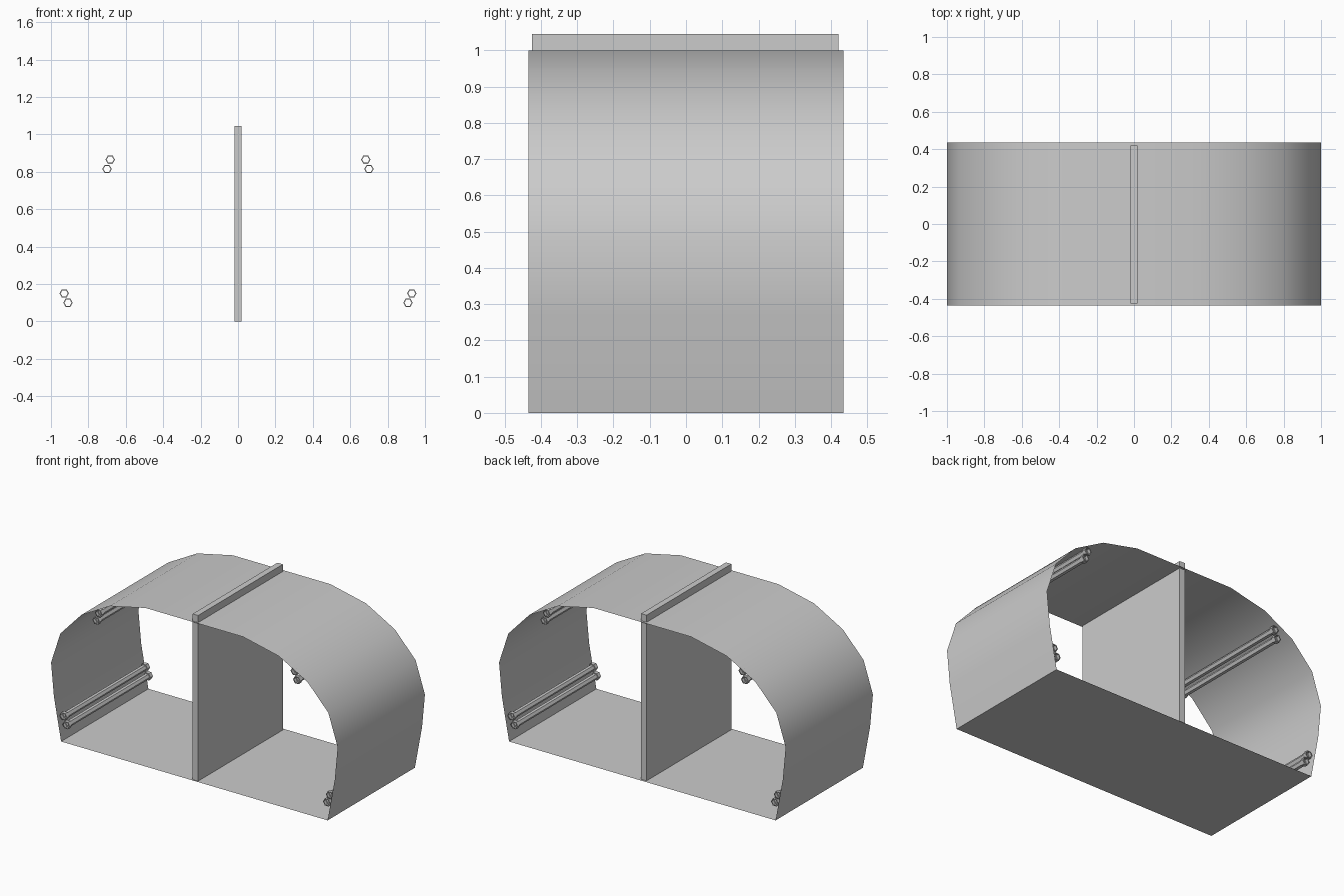
import bpy
import bmesh
from math import cos, sin, pi, radians

if "Cube" in bpy.data.objects:
    bpy.data.objects.remove(bpy.data.objects["Cube"])

HALF = 0.435


def make(name, verts, faces, smooth=None):
    mesh = bpy.data.meshes.new(name)
    mesh.from_pydata(verts, [], faces)
    bm = bmesh.new()
    bm.from_mesh(mesh)
    bmesh.ops.recalc_face_normals(bm, faces=bm.faces)
    bm.to_mesh(mesh)
    bm.free()
    ob = bpy.data.objects.new(name, mesh)
    bpy.context.collection.objects.link(ob)
    if smooth:
        bpy.ops.object.select_all(action='DESELECT')
        ob.select_set(True)
        bpy.context.view_layer.objects.active = ob
        bpy.ops.object.shade_smooth_by_angle(angle=radians(smooth))
    return ob


def hex_sleeve(name, x, z, stations):
    """Open hexagonal tube skinned through (y, radius) stations."""
    verts = [(x + r * cos(i * pi / 3), y, z + r * sin(i * pi / 3))
             for y, r in stations for i in range(6)]
    faces = [(s * 6 + i, s * 6 + (i + 1) % 6, s * 6 + 6 + (i + 1) % 6, s * 6 + 6 + i)
             for s in range(len(stations) - 1) for i in range(6)]
    return make(name, verts, faces)


# Arched shell: thin sheet swept from front to back
right = [(0.93, 0), (0.98, 0.27), (1.0, 0.48), (0.935, 0.68),
         (0.79, 0.835), (0.59, 0.945), (0.34, 1.0)]
profile = right + [(0, 1.0)] + [(-x, z) for x, z in reversed(right)]
n = len(profile)
verts = [(x, y, z) for y in (-HALF, HALF) for x, z in profile]
make("arched_shell", verts, [(i, i + 1, n + i + 1, n + i) for i in range(n - 1)], 40)

# Flat floor sheet
make("floor", [(-0.93, -HALF, 0), (0.93, -HALF, 0), (0.93, HALF, 0), (-0.93, HALF, 0)],
     [(0, 1, 2, 3)])

# Central dividing wall, poking slightly above the shell
bpy.ops.mesh.primitive_cube_add(size=1, location=(0, -0.0025, 0.5225))
wall = bpy.context.object
wall.name = "dividing_wall"
wall.scale = (0.038, 0.845, 1.045)
bpy.ops.object.transform_apply(location=True, rotation=False, scale=True)

# Paired hexagonal pipes with wider collars at both ends
R, C = 0.019, 0.0255
stations = [(-0.415, R), (-0.415, C), (-0.39, C), (-0.39, R),
            (0.39, R), (0.39, C), (0.415, C), (0.415, R)]
for side, label in ((1, "right"), (-1, "left")):
    for level, x, z in (("upper_outer", 0.70, 0.815), ("upper_inner", 0.683, 0.865),
                        ("lower_outer", 0.929, 0.15), ("lower_inner", 0.909, 0.10)):
        hex_sleeve(f"pipe_{level}_{label}", side * x, z, stations)
